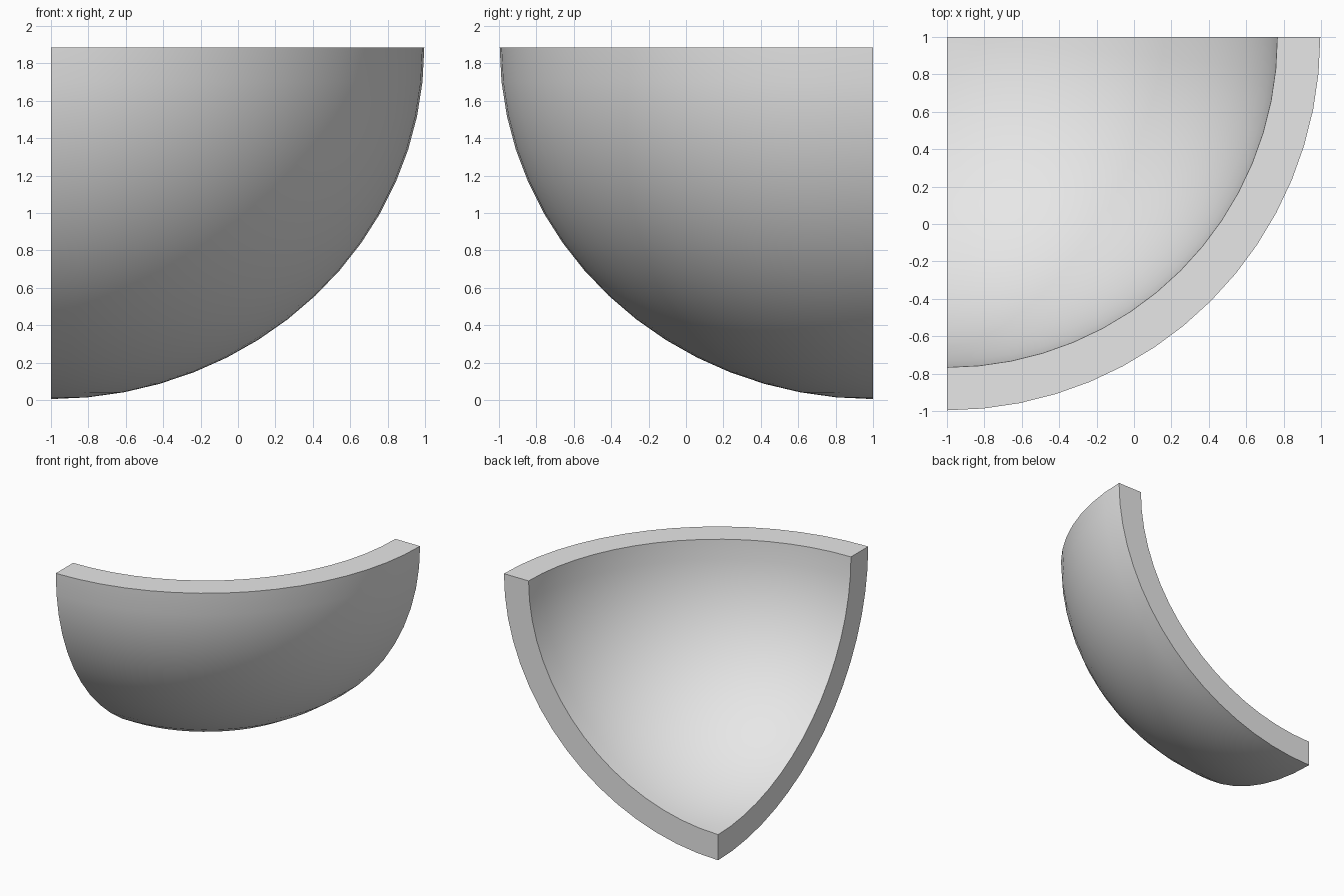
import bpy
import bmesh
from math import radians
from mathutils import Vector

OUTER = Vector((1.996, 1.996, 1.88))   # outer half-axes
INNER_RATIO = 0.885                    # inner wall relative to outer
CENTRE = Vector((-1, 1, 1.885))        # shared corner of the three cut planes

cube = bpy.data.objects.get("Cube")
if cube:
    bpy.data.objects.remove(cube, do_unlink=True)

# Plain grey material
grey = bpy.data.materials.new("light grey")
grey.use_nodes = True
colour = (0.8, 0.8, 0.8, 1)
grey.diffuse_color = colour
grey.node_tree.nodes["Principled BSDF"].inputs["Base Color"].default_value = colour

# One eighth of a sphere: right, front, lower part
bm = bmesh.new()
bmesh.ops.create_uvsphere(bm, u_segments=64, v_segments=32, radius=1)
outside = []
for face in bm.faces:
    c = face.calc_center_median()
    if c.x < 0 or c.y > 0 or c.z > 0:
        outside.append(face)
bmesh.ops.delete(bm, geom=outside, context='FACES')

# Inner wall and flat rims, grown inwards from the outer patch
grown = bmesh.ops.extrude_face_region(bm, geom=bm.faces[:], use_keep_orig=True)
inner = [v for v in grown["geom"] if isinstance(v, bmesh.types.BMVert)]
bmesh.ops.scale(bm, vec=Vector((INNER_RATIO,) * 3), verts=inner)

# Flatten slightly and place the cut corner
bmesh.ops.scale(bm, vec=OUTER, verts=bm.verts[:])
bmesh.ops.translate(bm, vec=CENTRE, verts=bm.verts[:])
bmesh.ops.recalc_face_normals(bm, faces=bm.faces[:])

mesh = bpy.data.meshes.new("bowl_segment")
bm.to_mesh(mesh)
bm.free()
mesh.materials.append(grey)
shell = bpy.data.objects.new("bowl_segment", mesh)
bpy.context.collection.objects.link(shell)

# Smooth walls with crisp rims
bpy.ops.object.select_all(action='DESELECT')
shell.select_set(True)
bpy.context.view_layer.objects.active = shell
bpy.ops.object.shade_smooth_by_angle(angle=radians(30))
